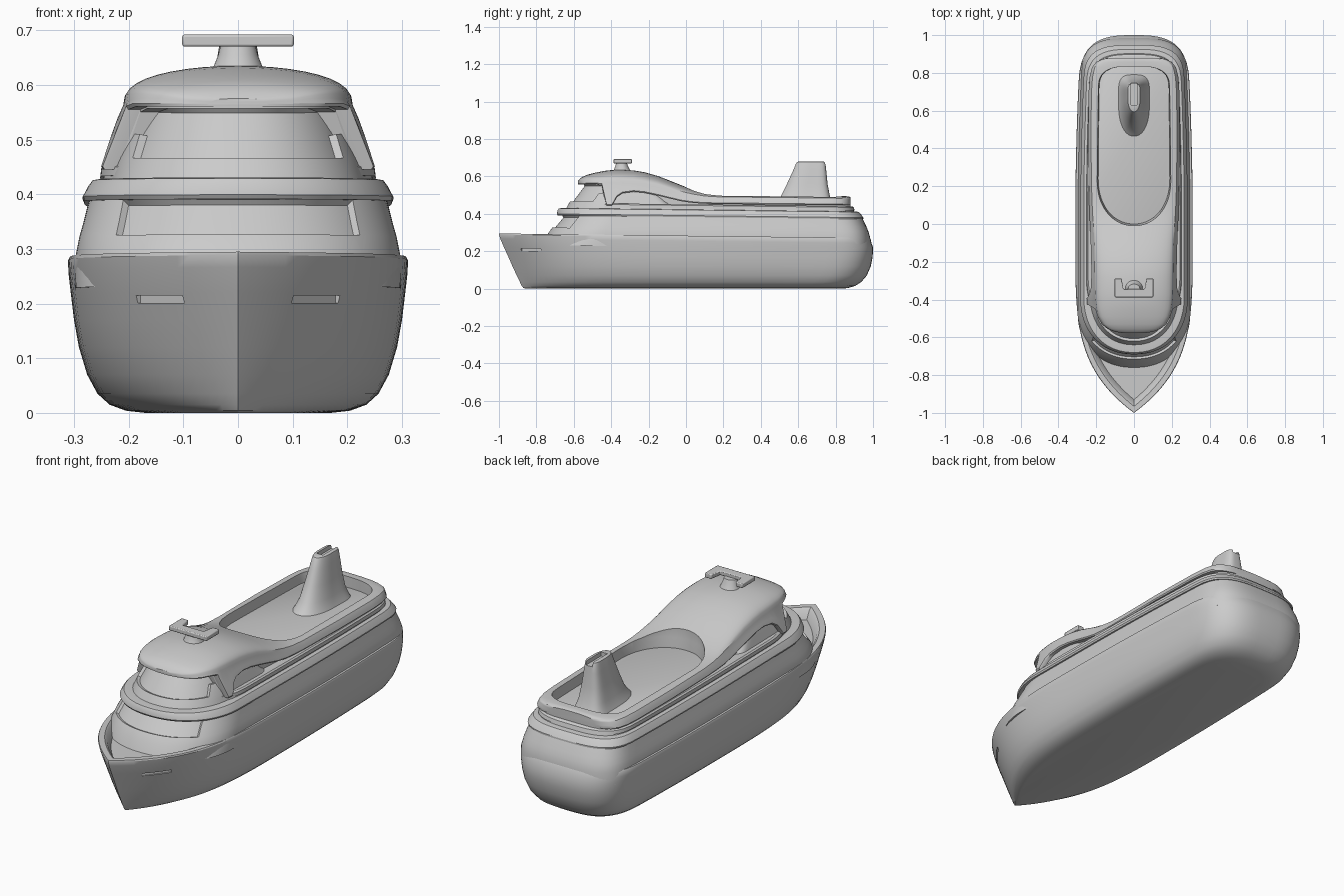
import bpy, bmesh, math
from mathutils import Vector

if "Cube" in bpy.data.objects:
    bpy.data.objects.remove(bpy.data.objects["Cube"])

grey = bpy.data.materials.new("light_grey")
grey.diffuse_color = (0.6, 0.6, 0.6, 1)
grey.use_nodes = True
grey.node_tree.nodes["Principled BSDF"].inputs["Base Color"].default_value = grey.diffuse_color


def shade(ob):
    bpy.ops.object.select_all(action='DESELECT')
    ob.select_set(True)
    bpy.context.view_layer.objects.active = ob
    bpy.ops.object.shade_smooth_by_angle(angle=math.radians(32))


def finish(name, bm, smooth=True):
    bmesh.ops.recalc_face_normals(bm, faces=bm.faces)
    me = bpy.data.meshes.new(name)
    bm.to_mesh(me)
    bm.free()
    ob = bpy.data.objects.new(name, me)
    bpy.context.collection.objects.link(ob)
    me.materials.append(grey)
    if smooth:
        shade(ob)
    return ob


def cut(ob, cutter):
    bpy.context.view_layer.update()
    mod = ob.modifiers.new("cut", 'BOOLEAN')
    mod.operation, mod.solver, mod.object = 'DIFFERENCE', 'EXACT', cutter
    cutter.hide_render = True
    bpy.context.view_layer.objects.active = ob
    bpy.ops.object.modifier_apply(modifier=mod.name)
    shade(ob)
    bpy.data.objects.remove(cutter)


def loft(rings):
    """Skin closed rings of equal length and cap both ends."""
    bm = bmesh.new()
    vs = [[bm.verts.new(p) for p in r] for r in rings]
    n = len(vs[0])
    for a, b in zip(vs, vs[1:]):
        for i in range(n):
            j = (i + 1) % n
            bm.faces.new((a[i], a[j], b[j], b[i]))
    bm.faces.new(vs[0][::-1])
    bm.faces.new(vs[-1])
    return bm


def arc(t, p):
    """Superellipse sine and cosine for t from 0 to 1."""
    a = math.pi / 2 * t
    return max(0.0, math.sin(a)) ** (2 / p), max(0.0, math.cos(a)) ** (2 / p)


def ring(z, w, f, b, lf=0.3, lb=0.2, pf=2.2, pb=3.2, bow=False, sheer=0.0, taper=0.1):
    """Plan outline: shaped front, long sides, rounded square stern."""
    half = []
    n = 26
    for i in range(n + 1):
        if bow:
            s = (i / n) ** 1.6
            half.append((w * (1 - (1 - s) ** 4.4), f + lf * s))
        else:
            sn, cs = arc(i / n, pf)
            half.append((w * sn, f + lf * (1 - cs)))
    y0, y1 = f + lf, b - lb
    half += [(w, y0 + (y1 - y0) * k / 8) for k in range(1, 8)]
    for i in range(17):
        sn, cs = arc(i / 16, pb)
        half.append((w * cs, y1 + lb * sn))
    half = [(x * (1 - taper * max(0, y) ** 2), y) for x, y in half]
    full = half + [(-x, y) for x, y in half[-2:0:-1]]
    return [Vector((x, y, z - sheer * (y + 0.6))) for x, y in full]


def window(bm, z0, z1, wx, depth):
    """Sink the front faces between two heights to form a wide window."""
    fs = []
    for fc in bm.faces:
        c = fc.calc_center_median()
        if z0 < c.z < z1 and abs(c.x) < wx and c.y < -0.3 and len(fc.verts) == 4:
            fs.append(fc)
    bmesh.ops.recalc_face_normals(bm, faces=bm.faces)
    bmesh.ops.inset_region(bm, faces=fs, thickness=0.004, depth=-depth, use_even_offset=True)


def box(name, center, size, rot=0):
    bm = bmesh.new()
    bmesh.ops.create_cube(bm, size=1)
    for v in bm.verts:
        v.co = Vector((v.co.x * size[0], v.co.y * size[1], v.co.z * size[2]))
    ob = finish(name, bm, False)
    ob.location = center
    ob.rotation_euler.z = rot
    return ob


# Hull with raised bulwark and sunken foredeck
levels = [(0.0, .17, -.855, .84), (.004, .205, -.87, .87), (.015, .235, -.878, .905),
          (.035, .257, -.888, .937), (.07, .276, -.905, .967), (.12, .291, -.928, .988),
          (.17, .300, -.95, .998), (.22, .306, -.973, 1.0), (.262, .310, -.993, .992),
          (.284, .311, -1.0, .987), (.290, .308, -.998, .983), (.290, .291, -.965, .965),
          (.282, .285, -.952, .955), (.245, .272, -.93, .94)]
hull = finish("hull", loft([ring(z, w, f, b, lf=1.0, lb=.25, pb=3, bow=True,
                                 sheer=.012 if z > .25 else 0) for z, w, f, b in levels]))

# Anchor slots on both bows
for s in (-1, 1):
    slot = box("anchor_slot_cutter", (s * .147, -.832, .208), (.135, .024, .014),
               s * math.atan2(.11, .085))
    cut(hull, slot)

# Main deckhouse with projecting band along its top
levels = [(.23, .298, -.765, .985), (.29, .297, -.74, .985), (.325, .290, -.715, .975),
          (.35, .283, -.695, .965), (.39, .273, -.662, .945), (.39, .281, -.685, .948),
          (.398, .284, -.69, .948), (.417, .274, -.687, .935), (.428, .266, -.68, .925),
          (.43, .255, -.66, .912)]
bm = loft([ring(*l, sheer=.012) for l in levels])
window(bm, .326, .389, .215, .012)
finish("main_deckhouse", bm)

# Trim step around the second deck
levels = [(.41, .252, -.60, .905), (.436, .246, -.59, .897), (.436, .252, -.585, .902),
          (.452, .250, -.58, .897), (.458, .243, -.57, .888)]
finish("upper_deck", loft([ring(*l, sheer=.012) for l in levels]))

# Bridge with sloping front window
levels = [(.42, .235, -.645, .0), (.445, .228, -.632, -.05), (.466, .222, -.62, -.08),
          (.51, .207, -.588, -.12), (.56, .192, -.55, -.15), (.58, .17, -.50, -.18)]
bm = loft([ring(*l, lf=.27, lb=.1) for l in levels])
window(bm, .467, .559, .185, .014)
finish("bridge", bm)

# Sweeping roof: y, half width, crown height, crown drop, eave height, wall foot
stations = [(-.578, .05, .575, .006, .560, .557), (-.570, .10, .585, .014, .560, .557),
            (-.555, .135, .597, .022, .560, .557), (-.53, .165, .608, .032, .560, .557),
            (-.49, .187, .619, .045, .560, .557), (-.45, .199, .627, .056, .555, .55),
            (-.425, .203, .631, .062, .445, .425), (-.395, .206, .634, .066, .445, .42),
            (-.37, .208, .635, .068, .49, .42), (-.34, .209, .635, .07, .51, .42),
            (-.28, .210, .632, .07, .518, .42), (-.22, .211, .622, .068, .512, .42),
            (-.15, .212, .602, .06, .497, .42), (-.08, .214, .575, .052, .48, .42),
            (-.02, .217, .551, .042, .466, .42), (.04, .221, .528, .03, .458, .42),
            (.10, .224, .512, .022, .454, .42), (.18, .227, .504, .018, .452, .42),
            (.45, .231, .500, .016, .45, .42), (.70, .228, .497, .016, .447, .42),
            (.78, .222, .496, .016, .446, .42), (.83, .210, .495, .016, .446, .42),
            (.858, .188, .494, .016, .446, .42), (.874, .155, .492, .016, .446, .42),
            (.880, .12, .488, .014, .448, .42)]


def roof_section(y, w, h, d, e, zb):
    half = [(w * math.sin(a), h - d * (1 - math.cos(a) ** .8))
            for a in (math.pi / 2 * k / 10 for k in range(10))]
    half.append((w, h - d))
    ws = w + max(0, h - d - e) * .36
    half += [((w + ws) / 2 + .002, (h - d + e) / 2), (ws, e + .006), (ws - .004, e),
             (ws - .026, e), (ws - .026, zb)]
    full = half + [(-x, z) for x, z in half[:0:-1]]
    return [Vector((x, y, z)) for x, z in full]


roof = finish("roof", loft([roof_section(*s) for s in stations]))

# Open sun deck sunk into the rear roof
bm = loft([ring(z, w, f, .835, lf=.24, lb=.12, pf=2.1, pb=3, taper=.06)
           for z, w, f in ((.38, .19, .0), (.46, .19, .0), (.50, .196, -.008), (.70, .20, -.012))])
cut(roof, finish("sun_deck_cutter", bm))

# Funnel with slotted top
levels = [(.43, .088, .45, .795), (.455, .076, .475, .785), (.49, .064, .505, .77),
          (.56, .052, .54, .757), (.63, .041, .572, .75), (.668, .035, .588, .746),
          (.677, .033, .594, .742), (.68, .028, .602, .735)]
funnel = finish("funnel", loft([ring(z, w, f, b, lf=(b - f) * .5, lb=(b - f) * .3,
                                     taper=0) for z, w, f, b in levels]))
cut(funnel, box("funnel_slot_cutter", (0, .70, .69), (.034, .14, .06)))

# Radar mast and notched scanner bar
levels = [(.61, .056, -.40, -.285), (.635, .044, -.385, -.30), (.655, .036, -.378, -.31),
          (.675, .031, -.372, -.318)]
finish("radar_mast", loft([ring(z, w, f, b, lf=(b - f) * .5, lb=(b - f) * .45, pf=2, pb=2,
                                taper=0) for z, w, f, b in levels]))
plan = [(-.102, -.388), (.102, -.388), (.102, -.288), (.066, -.288), (.056, -.345),
        (-.056, -.345), (-.066, -.288), (-.102, -.288)]
bar = finish("radar_bar", loft([[Vector((x, y, z)) for x, y in plan] for z in (.67, .692)]))
bev = bar.modifiers.new("soft_edges", 'BEVEL')
bev.width, bev.segments = .004, 2
